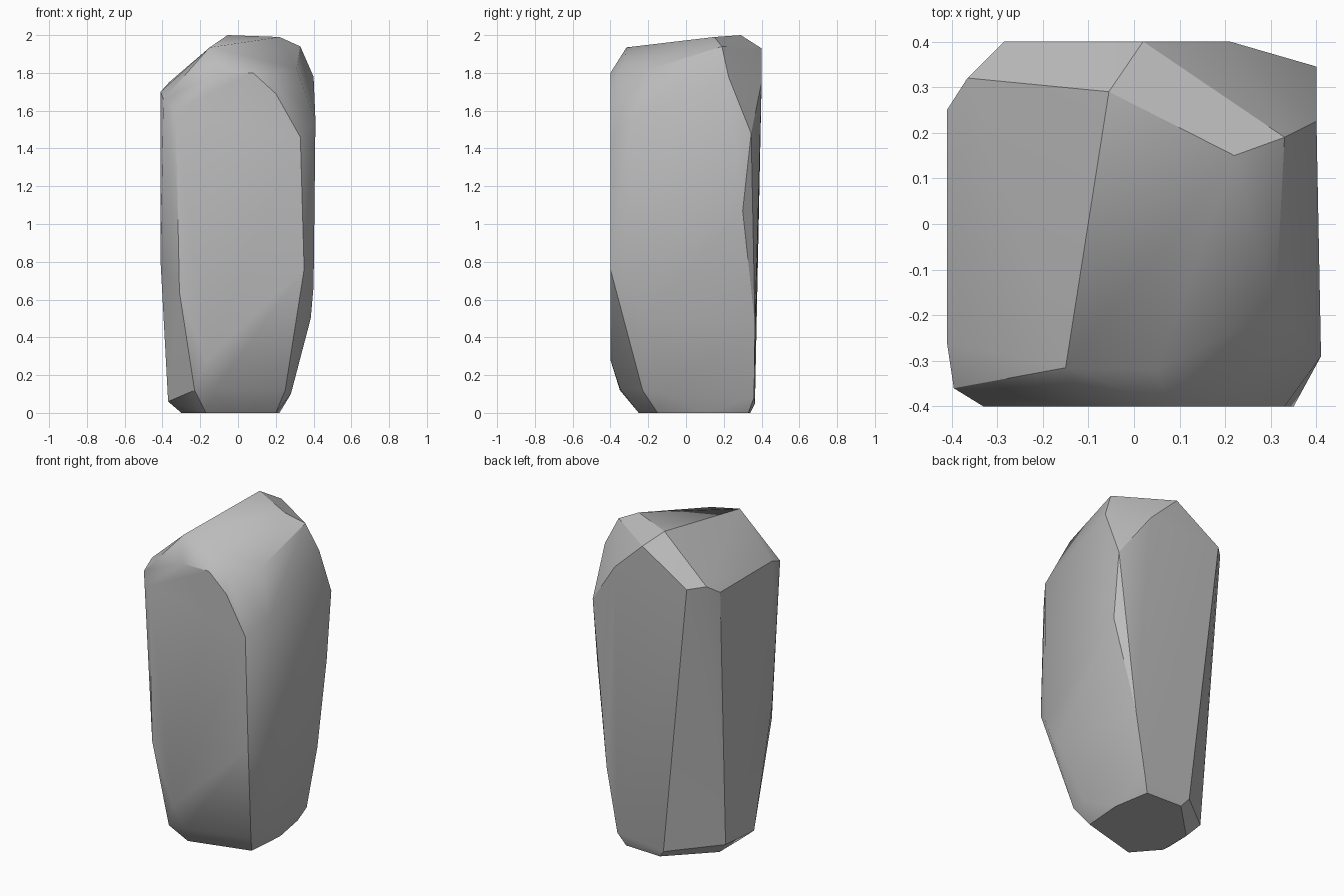
import bpy
import bmesh
import math

default_cube = bpy.data.objects.get("Cube")
if default_cube:
    bpy.data.objects.remove(default_cube, do_unlink=True)


def flat_material(name, color):
    """One plain colour, shown in the viewport and in a render."""
    material = bpy.data.materials.new(name)
    material.use_nodes = True
    material.diffuse_color = color
    shader = next(node for node in material.node_tree.nodes
                  if node.type == "BSDF_PRINCIPLED")
    shader.inputs["Base Color"].default_value = color
    shader.inputs["Roughness"].default_value = 0.9
    return material


def chiselled_stone(name, corner_groups, material, flatness, crease):
    """Wrap the corner groups in a convex skin, merge flat facets, shade it."""
    skin = bmesh.new()
    for group in corner_groups:
        for corner in group:
            skin.verts.new(corner)
    hull = bmesh.ops.convex_hull(skin, input=skin.verts[:])
    leftovers = {item for key in ("geom_interior", "geom_unused")
                 for item in hull[key]
                 if isinstance(item, bmesh.types.BMVert) and not item.link_faces}
    bmesh.ops.delete(skin, geom=list(leftovers), context="VERTS")
    bmesh.ops.dissolve_limit(skin, angle_limit=math.radians(flatness),
                             verts=skin.verts[:], edges=skin.edges[:])
    bmesh.ops.recalc_face_normals(skin, faces=skin.faces[:])

    mesh = bpy.data.meshes.new(name)
    skin.to_mesh(mesh)
    skin.free()
    mesh.materials.append(material)
    stone = bpy.data.objects.new(name, mesh)
    bpy.context.collection.objects.link(stone)

    # Soft shading across shallow facets, hard creases elsewhere
    bpy.ops.object.select_all(action="DESELECT")
    stone.select_set(True)
    bpy.context.view_layer.objects.active = stone
    bpy.ops.object.shade_smooth_by_angle(angle=math.radians(crease))
    return stone


# Ridge and upper rim of the sloping top
crown = [
    (-.055, .29, 2), (.22, .15, 1.99), (.33, .19, 1.94), (.31, -.19, 1.82),
    (-.15, -.315, 1.935), (.05, -.32, 1.89), (.18, -.36, 1.8),
]

# Shoulders where the top breaks into the upright sides
shoulders = [
    (-.41, .25, 1.7), (-.365, .32, 1.75), (-.285, .4, 1.74),
    (.02, .4, 1.93), (.21, .4, 1.75), (.4, .225, 1.78), (.4, .345, 1.48),
    (.41, -.29, 1.55), (.33, -.4, 1.46), (.2, -.4, 1.69), (.08, -.4, 1.8),
    (-.1, -.4, 1.8), (-.33, -.4, 1.6), (-.395, -.36, 1.66), (-.41, -.26, 1.7),
]

# Waist where the sides start to taper in
waist = [
    (-.41, -.26, .8), (-.31, -.4, .64), (-.17, -.4, .28), (.35, -.4, .76),
    (.4, -.3, .67), (.4, .3, 1.07), (.385, -.22, .5), (.29, .365, .47),
]

# Bevelled foot and the small flat underside
foot = [
    (-.37, .14, .08), (-.37, -.14, .06), (-.23, -.35, .12), (-.12, -.35, .13),
    (.25, -.23, .12), (.28, -.1, .1), (.22, .36, .08), (-.1, .365, .05),
    (-.3, .1, 0), (-.3, -.1, 0), (-.17, -.25, 0), (.2, -.15, 0),
    (.22, .1, 0), (.18, .33, 0), (-.06, .34, 0),
]

stone_grey = flat_material("stone grey", (.5, .5, .5, 1))
chiselled_stone("standing_rock", (crown, shoulders, waist, foot),
                stone_grey, flatness=4, crease=30)
